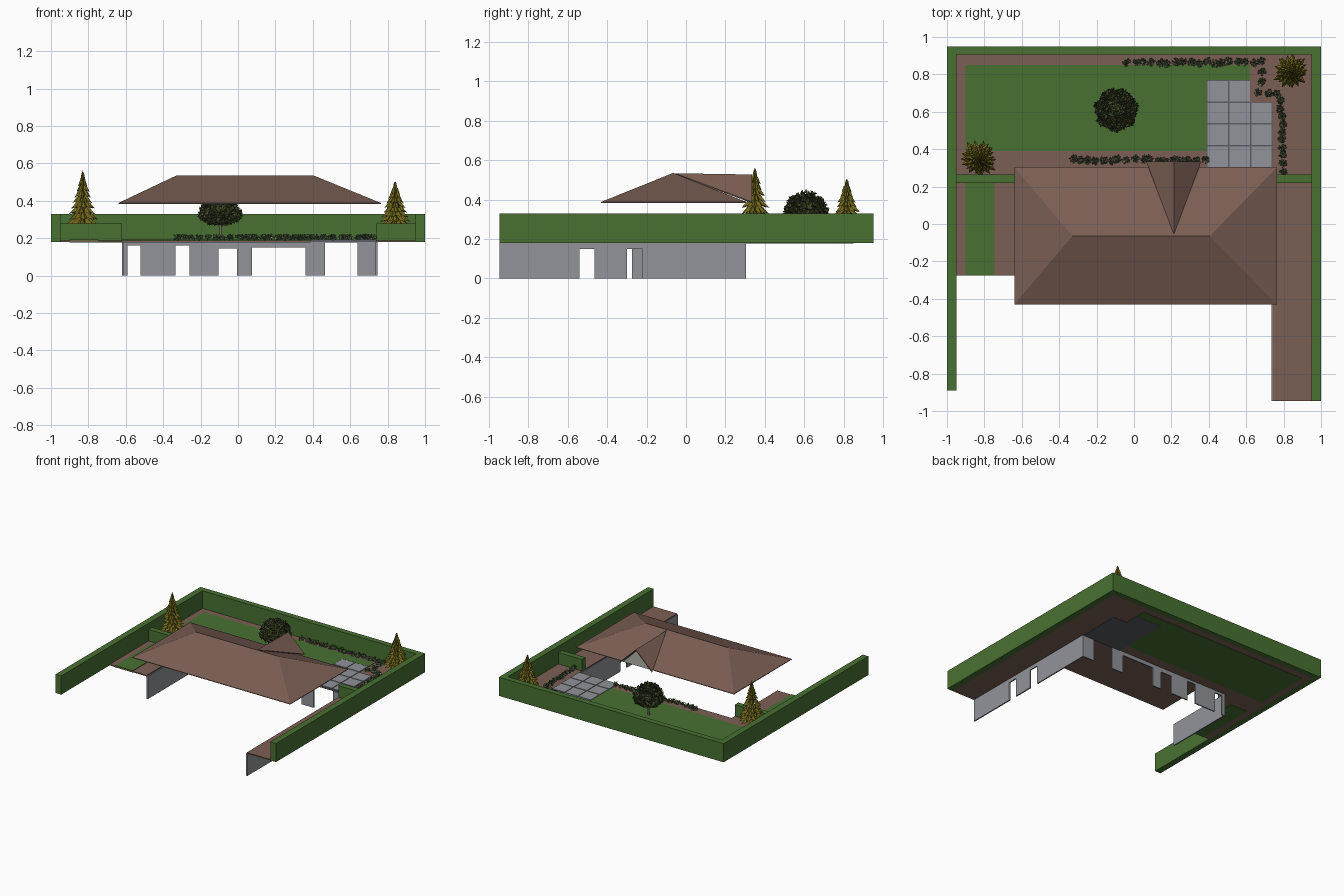
import bpy, math, random
from mathutils import Vector

if "Cube" in bpy.data.objects:
    bpy.data.objects.remove(bpy.data.objects["Cube"])
random.seed(4)


def mat(name, r, g, b):
    m = bpy.data.materials.new(name)
    m.diffuse_color = [(c / 255) ** 2.2 for c in (r, g, b)] + [1]
    m.use_nodes = True
    m.node_tree.nodes["Principled BSDF"].inputs["Base Color"].default_value = m.diffuse_color
    return m


HEDGE = mat("hedge green", 74, 112, 53)
BROWN = mat("tile brown", 122, 95, 85)
GREY = mat("wall grey", 144, 146, 152)
SEAM = mat("seam grey", 92, 94, 99)
GABLE = mat("gable pale grey", 178, 178, 168)
FIR = mat("fir olive", 112, 102, 32)
LEAF = mat("dark leaf", 66, 74, 44)
BARK = mat("pale bark", 150, 142, 128)
PLANT = mat("plant green", 84, 108, 66)
FLOWER = mat("pale flower", 172, 166, 156)


def mesh(name, verts, faces, *mats, ids=None):
    me = bpy.data.meshes.new(name)
    me.from_pydata([tuple(v) for v in verts], [], faces)
    for m in mats:
        me.materials.append(m)
    if ids:
        for p, i in zip(me.polygons, ids):
            p.material_index = i
    ob = bpy.data.objects.new(name, me)
    bpy.context.collection.objects.link(ob)
    return ob


def boxes(name, m, *items):
    """One object made of boxes given as x0, x1, y0, y1, z0, z1."""
    vs, fs = [], []
    for x0, x1, y0, y1, z0, z1 in items:
        n = len(vs)
        vs += [(x, y, z) for z in (z0, z1) for x, y in
               ((x0, y0), (x1, y0), (x1, y1), (x0, y1))]
        fs += [[n + i for i in f] for f in
               ((3, 2, 1, 0), (4, 5, 6, 7), (0, 1, 5, 4), (1, 2, 6, 5), (2, 3, 7, 6), (3, 0, 4, 7))]
    return mesh(name, vs, fs, m)


# Hedges around the plot and the two low dividing hedges
boxes("outer_hedge", HEDGE, (-1, -.95, -.89, .905, .18, .33),
      (.95, 1, -.945, .905, .18, .33), (-1, 1, .905, .95, .18, .33))
boxes("dividing_hedge", HEDGE, (-.95, -.62, .22, .265, .185, .28),
      (.74, .95, .22, .265, .185, .28))

# Ground: soil beds and lawns
boxes("soil", BROWN, (-.95, .95, .305, .905, .18, .188),
      (-.95, -.62, -.275, .305, .18, .188), (.74, .95, -.945, .305, .18, .188))
boxes("lawn", HEDGE, (-.9, .39, .39, .85, .178, .192),
      (.39, .62, .77, .85, .178, .192), (-.9, -.745, -.275, .22, .178, .192))

# Paved terrace: base with separate slabs
boxes("terrace_base", SEAM, (.39, .62, .302, .77, .177, .19), (.62, .74, .302, .65, .177, .19))
s, g = .1167, .004
boxes("paving_slabs", GREY, *[(.39 + i * s + g, .39 + (i + 1) * s - g,
                               .302 + j * s + g, .302 + (j + 1) * s - g, .189, .194)
                              for i in range(3) for j in range(4) if (i, j) != (2, 3)])


# Walls with door and window openings: (start, end, opening height)
def wall(name, a, b, openings, at, along_x):
    parts, pos = [], a
    for o0, o1, h in openings:
        parts += [(pos, o0, 0, .18)]
        if h < .18:
            parts += [(o0, o1, h, .18)]
        pos = o1
    parts.append((pos, b, 0, .18))
    boxes(name, GREY, *[(p, q, at - .005, at + .005, z0, z1) if along_x else
                        (at - .005, at + .005, p, q, z0, z1) for p, q, z0, z1 in parts])


wall("back_wall", -.62, .745, [(-.59, -.52, .16), (-.335, -.26, .16), (-.105, -.005, .145),
                              (.075, .36, .15), (.465, .64, .18)], .3, True)
wall("right_wall", -.945, .295, [(-.54, -.465, .15), (-.3, -.22, .15)], .74, False)
wall("left_wall", -.275, .295, [], -.615, False)

# Hipped roof with a thin fascia
x0, x1, y0, y1 = -.64, .765, -.43, .305
rim = [(x0, y0), (x1, y0), (x1, y1), (x0, y1)]
mesh("hip_roof", [(x, y, .383) for x, y in rim] + [(x, y, .388) for x, y in rim] +
     [(-.33, -.065, .535), (.405, -.065, .535)],
     [(3, 2, 1, 0), (0, 1, 5, 4), (1, 2, 6, 5), (2, 3, 7, 6), (3, 0, 4, 7),
      (4, 5, 9, 8), (5, 6, 9), (6, 7, 8, 9), (7, 4, 8)], BROWN)

# Rear gable roof and its infill
dormer = mesh("gable_roof", [(.213, -.055, .533), (.213, .335, .527), (.065, .335, .388),
                             (.36, .335, .388)], [(0, 1, 2), (0, 3, 1)], BROWN)
sol = dormer.modifiers.new("thickness", 'SOLIDIFY')
sol.thickness = .008
sol.offset = -1
mesh("gable_infill", [(.08, .309, .385), (.345, .309, .385), (.213, .309, .516)],
     [(0, 2, 1)], GABLE)


def trunk(name, x, y, z0, z1, r, m):
    bpy.ops.mesh.primitive_cone_add(vertices=7, radius1=r, radius2=r * .6, depth=z1 - z0,
                                    location=(x, y, (z0 + z1) / 2))
    bpy.context.object.name = name
    bpy.context.object.data.materials.append(m)


# Fir trees: tiers of drooping pointed branches
def fir(name, x, y, top, rad):
    vs, fs = [], []
    z0, tiers, n = .25, 10, 9
    for t in range(tiers):
        k = t / tiers
        r, z = rad * (1 - k) ** .85, z0 + (top - z0) * k
        for b in range(n):
            a = math.tau * (b + .5 * (t % 2)) / n + random.uniform(-.12, .12)
            rr = r * random.uniform(.85, 1.05)

            def p(d, da, dz):
                return (x + d * math.cos(a + da), y + d * math.sin(a + da), z + dz)
            i = len(vs)
            vs += [p(0, 0, (top - z0) / tiers * 1.4), p(rr * .6, -.36, .0),
                   p(rr, 0, -.012), p(rr * .6, .36, .0), p(rr * .55, 0, .022)]
            fs += [(i, i + 1, i + 4), (i + 1, i + 2, i + 4), (i + 2, i + 3, i + 4),
                   (i + 3, i, i + 4), (i, i + 3, i + 2, i + 1)]
    mesh(name, vs, fs, FIR)
    trunk(name + "_trunk", x, y, .185, top - .02, .011, FIR)


fir("left_fir", -.83, .35, .55, .108)
fir("right_fir", .84, .815, .495, .103)


# Leaf cards scattered around a point
def leaf(vs, fs, c, size):
    u = Vector([random.gauss(0, 1) for _ in range(3)]).normalized()
    w = u.orthogonal().normalized()
    i = len(vs)
    vs += [c - u * size, c + w * size * .6, c + u * size, c - w * size * .6]
    fs.append((i, i + 1, i + 2, i + 3))


# Round shade tree with a domed crown
vs, fs = [], []
centre = Vector((-.095, .61, .325))
for _ in range(1300):
    d = Vector([random.gauss(0, 1) for _ in range(3)]).normalized()
    d *= random.uniform(.75, .95) + .05 * math.sin(7 * math.atan2(d.y, d.x))
    leaf(vs, fs, centre + Vector((d.x * .118, d.y * .118, d.z * (.118 if d.z > 0 else .055))), .015)
mesh("tree_crown", vs, fs, LEAF)
bpy.ops.mesh.primitive_ico_sphere_add(subdivisions=2, radius=1, location=centre + Vector((0, 0, .02)))
core = bpy.context.object
core.name, core.scale = "crown_core", (.088, .088, .062)
core.data.materials.append(LEAF)
trunk("tree_trunk", -.095, .61, .19, .3, .009, BARK)

# Border plants in rows, with a few pale flowers
spots = [(-.33 + i * .0418, .343) for i in range(18)]
spots += [(-.03 + i * .0418, .865) for i in range(18)]
spots += [(.79, .285 + i * .0418) for i in range(10)]
spots += [(.69, .81), (.68, .755), (.67, .7), (.72, .695), (.765, .69)]
vs, fs = [], []
for x, y in spots:
    x, y = x + random.uniform(-.008, .008), y + random.uniform(-.006, .006)
    for _ in range(40):
        a, r = random.uniform(0, math.tau), .02 * random.random() ** .6
        leaf(vs, fs, Vector((x + r * math.cos(a), y + r * math.sin(a),
                             random.uniform(.194, .218))), .0085)
mesh("border_plants", vs, fs, PLANT, FLOWER, ids=[int(i % 8 == 0) for i in range(len(fs))])
